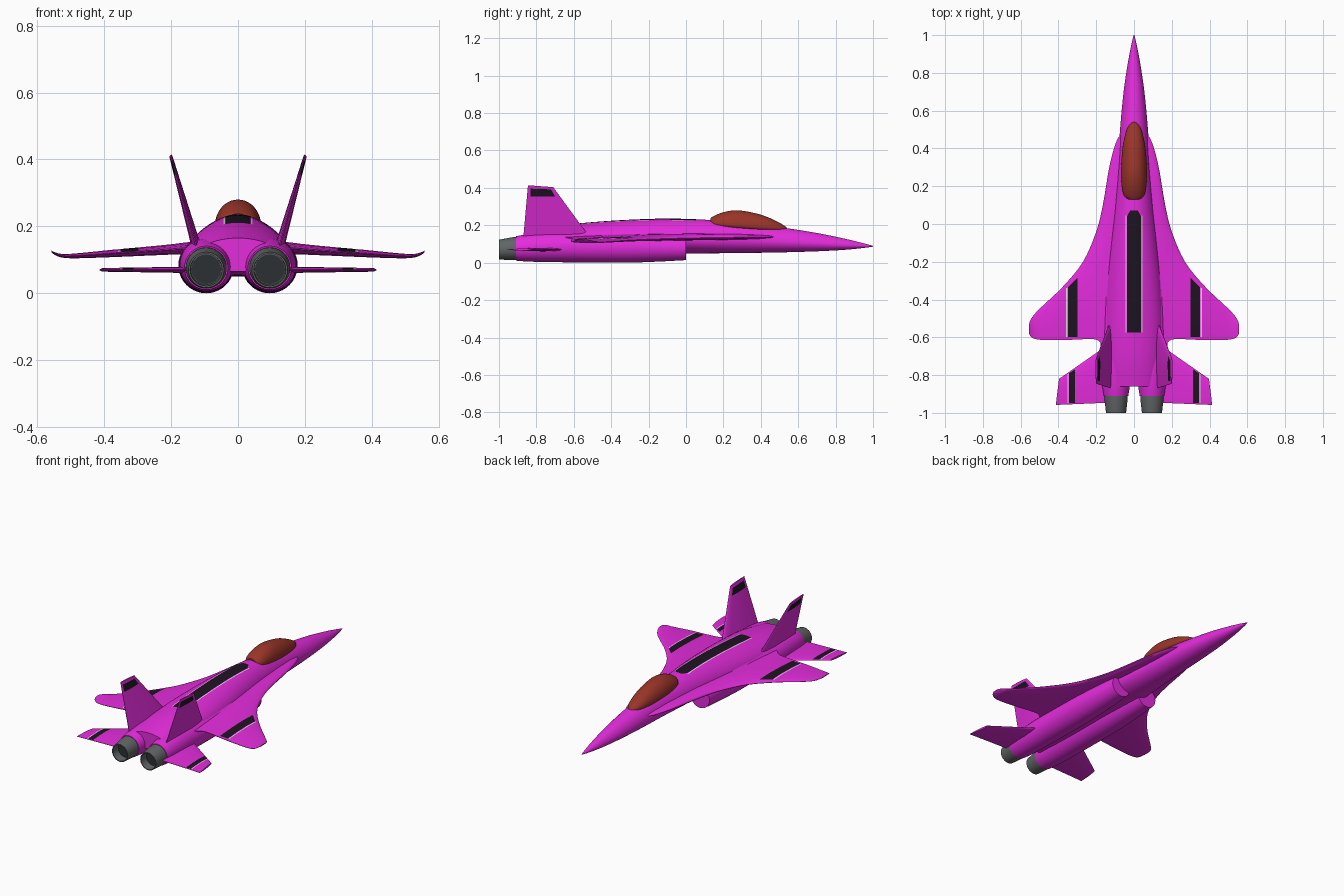
import bpy, bmesh, math
from mathutils import Vector

if "Cube" in bpy.data.objects:
    bpy.data.objects.remove(bpy.data.objects["Cube"])


def material(name, r, g, b):
    m = bpy.data.materials.new(name)
    m.diffuse_color = (r, g, b, 1)
    m.use_nodes = True
    m.node_tree.nodes["Principled BSDF"].inputs["Base Color"].default_value = m.diffuse_color
    return m


PINK = material("magenta_paint", 0.78, 0.025, 0.72)
BLACK = material("black_panel", 0.012, 0.007, 0.015)
WHITE = material("white_trim", 0.8, 0.65, 0.8)
RED = material("canopy_tint", 0.32, 0.035, 0.022)
METAL = material("nozzle_metal", 0.12, 0.13, 0.13)
DARK = material("exhaust_dark", 0.025, 0.03, 0.033)


def spline(rows, n):
    """Catmull-Rom interpolation through rows of numbers."""
    out = []
    for i in range(len(rows) - 1):
        a, b, c, d = (rows[max(0, min(len(rows) - 1, i + k))] for k in (-1, 0, 1, 2))
        for s in range(n):
            t = s / n
            out.append([q + t / 2 * (r - p + t * (2 * p - 5 * q + 4 * r - e + t * (3 * (q - r) + e - p)))
                        for p, q, r, e in zip(a, b, c, d)])
    return out + [list(rows[-1])]


def skin(name, rings, mat, mirror=False, angle=35):
    """Bridge equal-length rings of points and cap the ends."""
    bm = bmesh.new()
    loops = [[bm.verts.new(p) for p in ring] for ring in rings]
    n = len(loops[0])
    for a, b in zip(loops, loops[1:]):
        for i in range(n):
            j = (i + 1) % n
            bm.faces.new((a[i], a[j], b[j], b[i]))
    bm.faces.new(loops[0])
    bm.faces.new(loops[-1])
    bmesh.ops.recalc_face_normals(bm, faces=bm.faces)
    me = bpy.data.meshes.new(name)
    bm.to_mesh(me)
    bm.free()
    me.materials.append(mat)
    ob = bpy.data.objects.new(name, me)
    bpy.context.collection.objects.link(ob)
    bpy.ops.object.select_all(action='DESELECT')
    ob.select_set(True)
    bpy.context.view_layer.objects.active = ob
    bpy.ops.object.shade_smooth_by_angle(angle=math.radians(angle))
    if mirror:
        ob.modifiers.new("mirror", 'MIRROR')
    return ob


def tube(name, rows, mat, xc=0, n=40, power=1, **kw):
    """Rows: y, half width, z of widest line, top z, bottom z."""
    rings = []
    for y, w, zm, zt, zb in rows:
        ring = []
        for i in range(n):
            a = 2 * math.pi * i / n
            s = math.sin(a)
            z = zm + (zt - zm) * s ** power if s > 0 else zm + (zm - zb) * s
            ring.append((xc + w * math.cos(a), y, z))
        rings.append(ring)
    return skin(name, rings, mat, **kw)


def round_tube(name, rows, mat, xc, **kw):
    """Rows: y, radius, centre z."""
    return tube(name, [(y, r, z, z + r, z - r) for y, r, z in rows], mat, xc, mirror=True, **kw)


FOIL = [(0, 0), (.015, .3), (.06, .55), (.15, .8), (.35, 1), (.65, .8), (.85, .45), (1, .12)]


def foil(name, rows, upright=False):
    """Rows: span position, leading y, trailing y, height, thickness, span shift at trailing edge."""
    loop = FOIL + [(f, -h) for f, h in reversed(FOIL[1:])]
    rings = []
    for s, le, te, z, t, skew in rows:
        pts = [(s + skew * f, le + (te - le) * f, z + h * t / 2) for f, h in loop]
        rings.append([(c, b, a) for a, b, c in pts] if upright else pts)
    return skin(name, rings, PINK, mirror=True)


def paint(ob, poly, mat, axes=(0, 1), top_only=True):
    """Cut a convex polygon outline into the surface and colour what is inside."""
    me = ob.data
    if mat.name not in me.materials:
        me.materials.append(mat)
    slot = me.materials.find(mat.name)
    u, v = axes
    bm = bmesh.new()
    bm.from_mesh(me)
    edges = list(zip(poly, poly[1:] + poly[:1]))
    for p, q in edges:
        co, no = Vector(), Vector()
        co[u], co[v] = p
        no[u], no[v] = q[1] - p[1], p[0] - q[0]
        bmesh.ops.bisect_plane(bm, geom=bm.verts[:] + bm.edges[:] + bm.faces[:],
                               plane_co=co, plane_no=no.normalized(), dist=1e-5)
    for f in bm.faces:
        c = f.calc_center_median()
        side = [(q[0] - p[0]) * (c[v] - p[1]) - (q[1] - p[1]) * (c[u] - p[0]) > 0 for p, q in edges]
        if (all(side) or not any(side)) and (not top_only or f.normal.z > 0.1):
            f.material_index = slot
    bm.to_mesh(me)
    bm.free()


# Fuselage with dorsal panel
body = tube("fuselage", spline([
    (1.0, .002, .088, .090, .086), (.95, .014, .09, .104, .079), (.85, .033, .094, .128, .069),
    (.7, .055, .102, .159, .061), (.5, .074, .112, .190, .055), (.3, .087, .12, .213, .052),
    (.1, .104, .122, .230, .05), (-.1, .126, .122, .236, .05), (-.3, .146, .12, .23, .05),
    (-.5, .156, .118, .217, .05), (-.7, .152, .115, .196, .055), (-.86, .13, .11, .165, .065)], 4),
    PINK, n=48, power=1.15)
paint(body, [(-.037, -.575), (.037, -.575), (.037, .04), (.02, .072), (-.02, .072), (-.037, .04)], BLACK)
for s in (-1, 1):
    paint(body, [(s * .039, -.575), (s * .044, -.575), (s * .044, .045), (s * .039, .045)], WHITE)

# Canopy
tube("canopy", spline([
    (.54, .002, .182, .184, .18), (.53, .02, .182, .195, .17), (.49, .042, .185, .219, .165),
    (.4, .061, .19, .257, .165), (.28, .069, .2, .28, .17), (.2, .065, .205, .27, .18),
    (.15, .053, .21, .25, .19), (.13, .03, .215, .238, .2)], 4), RED)

# Engine nacelles, nozzles and dark exhaust discs
round_tube("engine_nacelle", spline([
    (0, .063, .077), (-.15, .074, .08), (-.35, .083, .083), (-.7, .081, .084), (-.84, .074, .08),
    (-.91, .065, .076)], 5), PINK, .095)
round_tube("nozzle", [(-.88, .062, .077), (-.93, .061, .075), (-1, .053, .07), (-1, .048, .07),
                      (-.95, .046, .072)], METAL, .095)
round_tube("exhaust_disc", [(-.94, .044, .072), (-.953, .044, .072)], DARK, .095)

# Main wings with leading edge extensions
wing = foil("wing", spline([
    (.04, .48, -.66, .138, .036, 0), (.085, .455, -.66, .138, .036, 0), (.127, .32, -.655, .137, .035, 0),
    (.164, .106, -.64, .134, .034, 0), (.2, -.04, -.612, .131, .031, 0), (.27, -.2, -.61, .126, .027, 0),
    (.375, -.33, -.615, .119, .022, 0), (.48, -.43, -.614, .112, .015, 0), (.525, -.475, -.608, .112, .011, 0),
    (.548, -.508, -.595, .119, .008, 0), (.557, -.535, -.575, .125, .005, 0)], 4))
paint(wing, [(.298, -.598), (.35, -.598), (.35, -.335), (.298, -.283)], BLACK)
paint(wing, [(.353, -.598), (.359, -.598), (.359, -.34), (.353, -.336)], WHITE)

# Horizontal tailplanes
tail = foil("tailplane", [(.11, -.62, -.945, .07, .02, 0), (.397, -.82, -.958, .07, .011, .017)])
paint(tail, [(.313, -.948), (.344, -.948), (.344, -.79), (.313, -.77)], BLACK)
paint(tail, [(.347, -.948), (.352, -.948), (.352, -.795), (.347, -.792)], WHITE)

# Canted vertical fins
fin = foil("vertical_fin", [(.11, -.495, -.872, .116, .032, 0), (.404, -.71, -.845, .2, .01, .01)], upright=True)
paint(fin, [(-.832, .355), (-.7, .355), (-.722, .392), (-.832, .396)], BLACK, axes=(1, 2), top_only=False)
